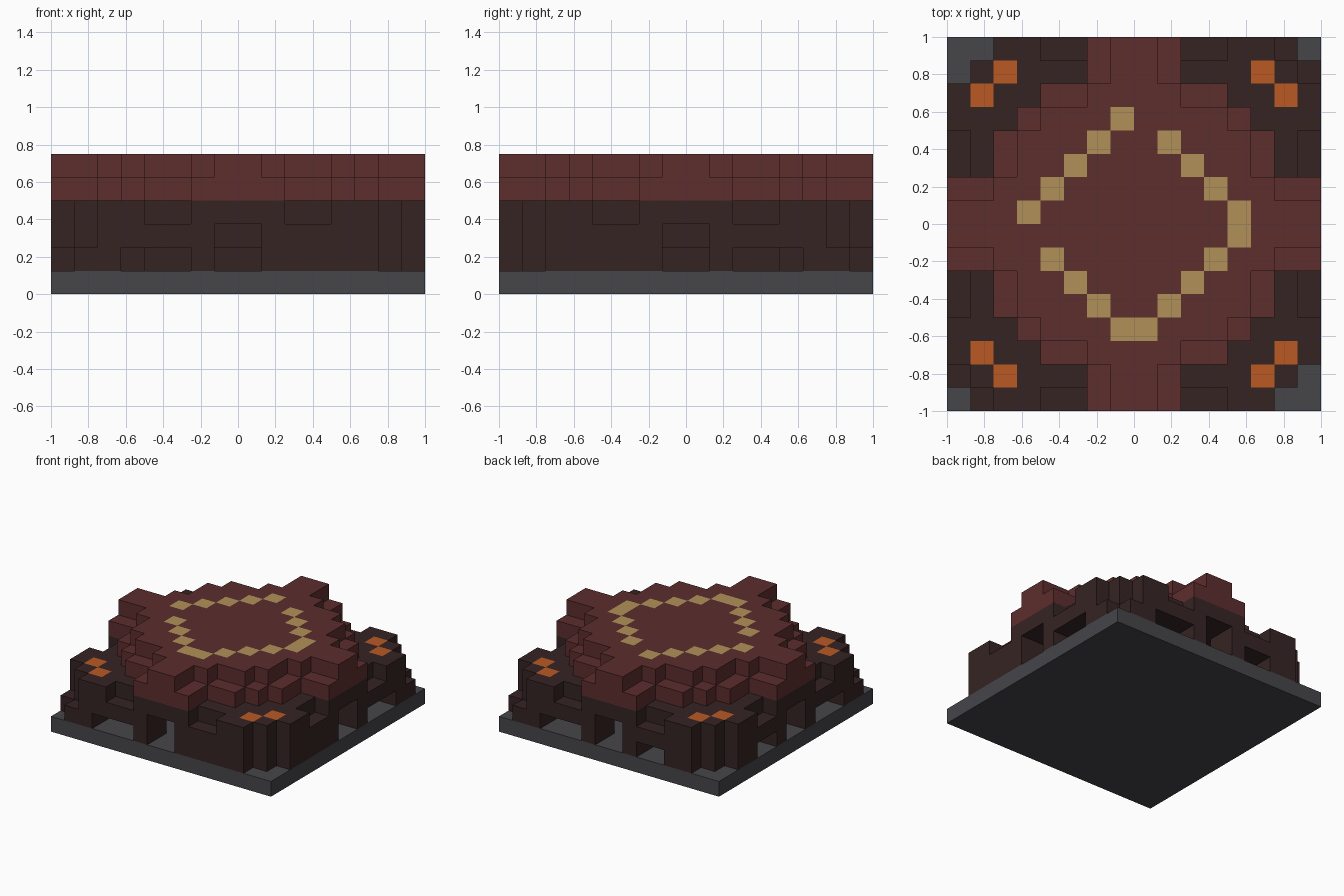
import bpy, bmesh
from mathutils import Vector

N, S, MID = 16, 0.125, 7.5          # blocks per side, block size, grid centre


def make_material(name, rgb):
    lin = [((c / 255 + 0.055) / 1.055) ** 2.4 for c in rgb] + [1.0]
    mat = bpy.data.materials.new(name)
    mat.use_nodes = True
    mat.diffuse_color = lin
    bsdf = next(n for n in mat.node_tree.nodes if n.type == 'BSDF_PRINCIPLED')
    bsdf.inputs['Base Color'].default_value = lin
    bsdf.inputs['Roughness'].default_value = 0.9
    return mat


SLATE = make_material("slate_grey", (70, 70, 74))
BROWN = make_material("dark_brown", (54, 36, 36))
RED = make_material("brick_red", (93, 45, 45))
GOLD = make_material("sand_gold", (176, 144, 88))
ORANGE = make_material("ember_orange", (186, 90, 36))


def offsets(i, j):
    return abs(i - MID), abs(j - MID)


# --- walls: stepped corners, low ledges, doorways and an inner chamber
CUT = {(0, 0), (15, 15), (14, 0), (15, 0), (15, 1), (0, 15), (1, 15), (0, 14)}
LOW = {(1, 0), (0, 1), (15, 14), (14, 15)}


def wall_height(i, j):
    if (i, j) in CUT:
        return 1
    if (i, j) in LOW:
        return 2
    a, b = sorted(offsets(i, j))
    return 3 if b == MID and 2 < a < 4 else 4


def is_doorway(i, j, k):
    if k <= 2 and min(offsets(i, j)) < 1:
        return True
    if k != 1:
        return False
    front = j < 2 and 3 <= i <= 5
    back = j > 13 and (10 <= i <= 12 or 4 <= i <= 5)
    right = i > 13 and 10 <= j <= 12
    left = i < 2 and (3 <= j <= 5 or 10 <= j <= 11)
    return front or back or right or left


def is_wall(i, j, k):
    if not 1 <= k < wall_height(i, j) or is_doorway(i, j, k):
        return False
    return max(offsets(i, j)) > (4.5 if k == 3 else 5.5)


# --- stepped block in the middle of the chamber
def is_core(i, j, k):
    reach = max(offsets(i, j))
    return (k == 1 and reach < 4) or (k == 2 and reach < 2)


# --- roof tiers: half width of each row, from the middle outwards
TIERS = {4: (8, 8, 6, 6, 5, 4, 2, 2), 5: (8, 6, 5, 5, 4, 2, 1, 1)}


def is_roof(i, j, k):
    dx, dy = offsets(i, j)
    return k in TIERS and dx < TIERS[k][int(dy)]


def is_base(i, j, k):
    return k == 0


PARTS = {
    "base_slab": (is_base, [SLATE]),
    "outer_walls": (is_wall, [BROWN, ORANGE]),
    "chamber_core": (is_core, [BROWN]),
    "roof_tiers": (is_roof, [RED, GOLD]),
}


def accent(part, i, j, k):
    """True where the top of a block carries the second colour."""
    dx, dy = offsets(i, j)
    if part == "outer_walls":
        return k == 3 and sorted((dx, dy)) == [5.5, 6.5]
    if part == "roof_tiers":
        return k == 5 and dx + dy == 5 and (i, j) not in {(8, 12), (3, 7)}
    return False


cells = {}
for name, (inside, mats) in PARTS.items():
    for i in range(N):
        for j in range(N):
            for k in range(6):
                if inside(i, j, k):
                    cells[i, j, k] = name

AXES = [Vector((1, 0, 0)), Vector((0, 1, 0)), Vector((0, 0, 1))]


def build_part(name, mats):
    bm = bmesh.new()
    for (i, j, k), owner in cells.items():
        if owner != name:
            continue
        centre = Vector((i - MID, j - MID, k + 0.5))
        for a in range(3):
            for sign in (1, -1):
                n = AXES[a] * sign
                if (i + int(n.x), j + int(n.y), k + int(n.z)) in cells:
                    continue
                u, v = AXES[(a + 1) % 3] * sign, AXES[(a + 2) % 3]
                ring = (-u - v, u - v, u + v, v - u)
                face = bm.faces.new([bm.verts.new((centre + (n + r) / 2) * S)
                                     for r in ring])
                if n.z > 0 and accent(name, i, j, k):
                    face.material_index = 1
    bmesh.ops.remove_doubles(bm, verts=bm.verts, dist=S / 100)
    mesh = bpy.data.meshes.new(name)
    bm.to_mesh(mesh)
    bm.free()
    for m in mats:
        mesh.materials.append(m)
    bpy.context.scene.collection.objects.link(bpy.data.objects.new(name, mesh))


cube = bpy.data.objects.get("Cube")
if cube:
    bpy.data.objects.remove(cube, do_unlink=True)

for name, (inside, mats) in PARTS.items():
    build_part(name, mats)
